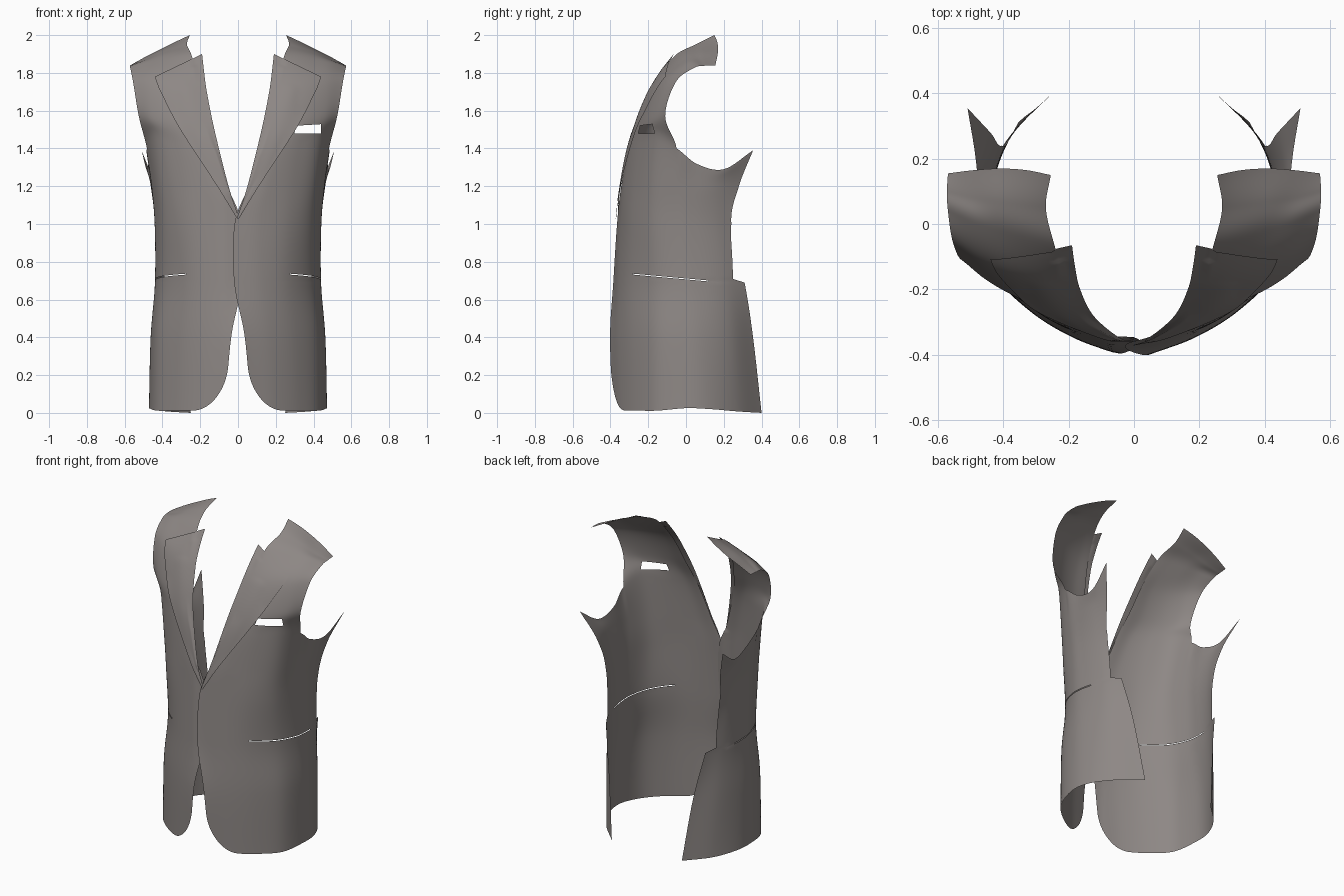
import bpy, bmesh
from mathutils import Vector
from mathutils.bvhtree import BVHTree

if "Cube" in bpy.data.objects:
    bpy.data.objects.remove(bpy.data.objects["Cube"])

cloth = bpy.data.materials.new("warm_grey_cloth")
cloth.diffuse_color = (0.27, 0.245, 0.235, 1)
cloth.use_nodes = True
cloth.node_tree.nodes["Principled BSDF"].inputs["Base Color"].default_value = cloth.diffuse_color


def spline(pts, t):
    """Catmull-Rom through pts, with extrapolated ends."""
    p = [2 * pts[0] - pts[1]] + pts + [2 * pts[-1] - pts[-2]]
    i = min(int(t), len(pts) - 2)
    f = t - i
    a, b, c, d = p[i:i + 4]
    return 0.5 * (2 * b + (c - a) * f + (2 * a - 5 * b + 4 * c - d) * f * f
                  + (3 * b - a - 3 * c + d) * f ** 3)


def net(rows):
    """Rows of (z, points); a point may carry its own z."""
    return [[Vector(p if len(p) == 3 else (*p, z)) for p in pts] for z, pts in rows]


def surf(rows, u, v):
    # rows that stop short of u (above the armhole) are left out
    usable = [r for r in rows if u <= len(r) - 1 + 1e-6]
    return spline([spline(r, u) for r in usable], v)


def add_grid(bm, pts):
    vs = [[bm.verts.new(p) for p in row] for row in pts]
    for r0, r1 in zip(vs, vs[1:]):
        for i in range(len(r0) - 1):
            bm.faces.new((r0[i], r0[i + 1], r1[i + 1], r1[i]))


def cut_slot(bm, planes):
    """Open a hole inside a set of outward-facing planes."""
    planes = [(Vector(c), Vector(n).normalized()) for c, n in planes]

    def inside(f, tol):
        m = f.calc_center_median()
        return all((m - c).dot(n) < tol for c, n in planes)
    for c, n in planes:
        fs = [f for f in bm.faces if inside(f, 0.06)]
        geom = set(fs)
        for f in fs:
            geom.update(f.edges)
            geom.update(f.verts)
        bmesh.ops.bisect_plane(bm, geom=list(geom), plane_co=c, plane_no=n, dist=1e-5)
    bmesh.ops.delete(bm, geom=[f for f in bm.faces if inside(f, 0)], context='FACES')


def finish(bm, name, side):
    bmesh.ops.remove_doubles(bm, verts=bm.verts, dist=1e-5)
    if side < 0:
        bmesh.ops.reverse_faces(bm, faces=bm.faces)
    for f in bm.faces:
        f.smooth = True
    me = bpy.data.meshes.new(name)
    bm.to_mesh(me)
    bm.free()
    me.materials.append(cloth)
    bpy.context.collection.objects.link(bpy.data.objects.new(name, me))


# cross-sections from the front edge round to the back edge, hem to armhole
body = net([
    (.012, [(.07, -.388), (.2, -.34), (.33, -.258), (.43, -.15), (.47, 0, .025),
            (.455, .13, .02), (.38, .27, .008), (.25, .40, 0)]),
    (.40, [(.036, -.402), (.18, -.35), (.31, -.272), (.42, -.155), (.46, -.01),
           (.452, .11), (.40, .24), (.30, .355)]),
    (.69, [(-.02, -.385), (.13, -.355), (.27, -.285), (.385, -.165), (.435, -.03),
           (.435, .09), (.41, .20), (.355, .31)]),
    (1.0, [(-.018, -.365), (.12, -.345), (.27, -.287), (.385, -.185), (.435, -.05),
           (.44, .05), (.43, .15), (.405, .24)]),
    (1.2, [(.055, -.343), (.16, -.325), (.29, -.27), (.40, -.183), (.45, -.06),
           (.46, .05), (.46, .16), (.44, .28)]),
    (1.42, [(.125, -.30), (.215, -.288), (.325, -.243), (.435, -.165, 1.45), (.482, -.05, 1.40),
            (.475, .06, 1.317), (.485, .2, 1.29), (.51, .355, 1.39)]),
])
# chest and shoulder, lapel side to armhole
shoulder = net([
    (1.57, [(.17, -.245), (.27, -.238), (.37, -.21), (.46, -.165), (.525, -.11)]),
    (1.75, [(.21, -.165), (.29, -.16), (.38, -.14), (.47, -.105), (.555, -.055)]),
    (1.89, [(.245, -.06), (.33, -.04, 1.88), (.41, -.02, 1.865), (.49, .005, 1.85), (.57, .04, 1.825)]),
    (1.95, [(.27, .05), (.345, .06, 1.93), (.42, .07, 1.905), (.495, .08, 1.87), (.573, .10, 1.838)]),
    (2.0, [(.255, .15), (.33, .165, 1.965), (.41, .17, 1.925), (.49, .165, 1.885), (.57, .155, 1.84)]),
])
panel = body + shoulder
lapel = net([
    (1.03, [(-.006, -.368), (0, -.372), (.006, -.37)]),
    (1.2, [(.05, -.345), (.08, -.35), (.11, -.348)]),
    (1.5, [(.125, -.28), (.215, -.28), (.305, -.264)]),
    (1.7, [(.165, -.20), (.285, -.20), (.40, -.167, 1.68)]),
    (1.81, [(.18, -.135), (.30, -.14, 1.78), (.425, -.135, 1.735)]),
    (1.9, [(.19, -.065), (.315, -.092, 1.84), (.44, -.108, 1.78)]),
])

for side, label in ((1, "left"), (-1, "right")):
    def place(p):
        q = Vector((p.x * side, p.y, p.z))
        if side < 0 and p.z < 1.15:      # this panel tucks under the other
            q.y += .012 * max(0, 1 - abs(p.x) / .07)
        return q

    # front panel: rounded hem corner, stepped back edge
    bm = bmesh.new()
    rows = []
    levels = [(i / 20) ** 2 for i in range(20)] + [1 + i / 16 for i in range(65)]
    for v in levels:
        z = surf(panel, 0, v).z
        k = min(1, max(0, (.25 - z) / .238))
        u0 = 1.3 * (1 - (1 - k * k) ** .5)
        u1 = 7 - (.55 * max(0, (1 - z) / .3) if z > .70 else 0)
        rows.append([place(surf(panel, u0 + (u1 - u0) * i / 56, v)) for i in range(57)])
    add_grid(bm, rows)
    add_grid(bm, [[place(surf(panel, i / 8, 5 + j / 12)) for i in range(33)] for j in range(61)])
    tree = BVHTree.FromBMesh(bm)

    # hip pocket slit
    cut_slot(bm, [((0, -.27, .736), (0, .09, 1)), ((0, -.27, .731), (0, -.09, -1)),
                  ((0, -.28, 0), (0, -1, 0)), ((0, .12, 0), (0, 1, 0)),
                  ((side * .2, 0, 0), (-side, 0, 0))])
    # breast pocket opening on one side only
    if side > 0:
        cut_slot(bm, [((.30, 0, 1.48), (0, 0, -1)), ((.30, 0, 1.52), (-.06, 0, 1)),
                      ((.303, 0, 1.5), (-1, 0, .25)), ((.44, 0, 1.5), (1, 0, 0))])
    finish(bm, label + "_front_panel", side)

    # lapel, kept just in front of the panel
    def lay(p):
        q = place(p)
        hit = tree.ray_cast(Vector((q.x, -1, q.z)), Vector((0, 1, 0)))[0]
        if hit:
            q.y = min(q.y, hit.y - .01)
        return q

    bm = bmesh.new()
    add_grid(bm, [[lay(surf(lapel, i / 8, j / 10)) for i in range(17)] for j in range(51)])
    bmesh.ops.smooth_vert(bm, verts=[v for v in bm.verts if not v.is_boundary],
                          factor=.3, use_axis_y=True)
    finish(bm, label + "_lapel", side)
